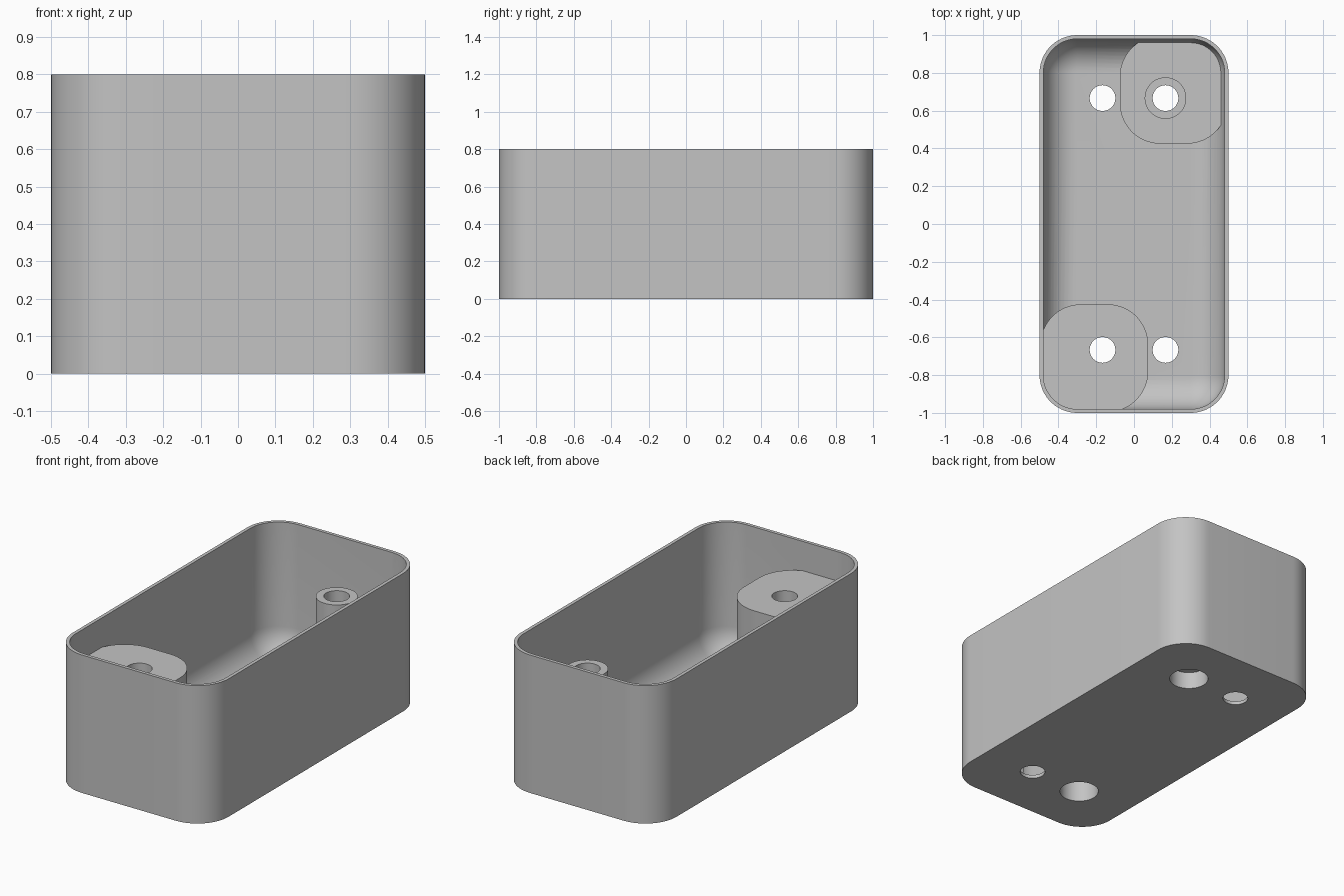
import bpy, bmesh, math

cube = bpy.data.objects.get("Cube")
if cube:
    bpy.data.objects.remove(cube, do_unlink=True)

grey = bpy.data.materials.new("plain grey")
grey.use_nodes = True
colour = (0.55, 0.55, 0.55, 1)
grey.diffuse_color = colour
grey.node_tree.nodes["Principled BSDF"].inputs["Base Color"].default_value = colour

CORNER_STEPS = 16


def outline(cx, cy, hx, hy, r):
    """Rounded rectangle; a circle when hx = hy = r."""
    pts = []
    for q, (sx, sy) in enumerate([(1, 1), (-1, 1), (-1, -1), (1, -1)]):
        for i in range(CORNER_STEPS):
            # half-step spacing keeps circles free of duplicate points
            a = math.pi / 2 * (q + (i + 0.5) / CORNER_STEPS)
            if hx > r:
                a = math.pi / 2 * (q + i / (CORNER_STEPS - 1))
            pts.append((cx + sx * (hx - r) + r * math.cos(a),
                        cy + sy * (hy - r) + r * math.sin(a)))
    return pts


def loft(name, rings):
    """Closed solid through (outline, z) rings."""
    bm = bmesh.new()
    loops = [[bm.verts.new((x, y, z)) for x, y in pts] for pts, z in rings]
    for low, high in zip(loops, loops[1:]):
        for i in range(len(low)):
            j = (i + 1) % len(low)
            bm.faces.new((low[i], low[j], high[j], high[i]))
    bm.faces.new(loops[0][::-1])
    bm.faces.new(loops[-1])
    bmesh.ops.recalc_face_normals(bm, faces=bm.faces)
    mesh = bpy.data.meshes.new(name)
    bm.to_mesh(mesh)
    bm.free()
    mesh.materials.append(grey)
    obj = bpy.data.objects.new(name, mesh)
    bpy.context.collection.objects.link(obj)
    return obj


def prism(name, pts, z0, z1):
    return loft(name, [(pts, z0), (pts, z1)])


def cylinder(name, x, y, r, z0, z1):
    return prism(name, outline(x, y, r, r, r), z0, z1)


def combine(body, tool, operation):
    tool.hide_render = True
    mod = body.modifiers.new(operation, 'BOOLEAN')
    mod.operation = operation
    mod.solver = 'EXACT'
    mod.object = tool
    bpy.context.view_layer.objects.active = body
    bpy.ops.object.modifier_apply(modifier=mod.name)
    bpy.data.objects.remove(tool, do_unlink=True)


# Open tray with a filleted cavity floor
WALL, FLOOR, FILLET, HEIGHT, POST_TOP = 0.02, 0.02, 0.175, 0.8, 0.63
HX, HY = 1 / 6, 2 / 3
body = prism("tray", outline(0, 0, 0.5, 1, 0.2), 0, HEIGHT)
rings = []
for i in range(13):
    t = math.pi / 2 * i / 12
    inset = WALL + FILLET * (1 - math.sin(t))
    rings.append((outline(0, 0, 0.5 - inset, 1 - inset, 0.2 - inset),
                  FLOOR + FILLET * (1 - math.cos(t))))
rings.append((outline(0, 0, 0.5 - WALL, 1 - WALL, 0.2 - WALL), HEIGHT + 0.1))
combine(body, loft("cavity", rings), 'DIFFERENCE')

# Corner blocks: a tall one at the front, a low one with a post at the back
for side, top in ((-1, POST_TOP), (1, 0.114)):
    block = prism("corner_block", outline(side * 0.21, side * 0.71, 0.285, 0.285, 0.215),
                  0.01, top)
    combine(body, block, 'UNION')
combine(body, cylinder("post", HX, HY, 0.11, 0.05, POST_TOP), 'UNION')

# Four through holes, with recesses from below under the blocks
for sx in (-1, 1):
    for sy in (-1, 1):
        combine(body, cylinder("hole", sx * HX, sy * HY, 0.068, -0.1, 0.9), 'DIFFERENCE')
for side, depth in ((-1, 0.53), (1, 0.1)):
    combine(body, cylinder("recess", side * HX, side * HY, 0.105, -0.1, depth), 'DIFFERENCE')

# Smooth curves, sharp edges
bpy.ops.object.select_all(action='DESELECT')
body.select_set(True)
bpy.context.view_layer.objects.active = body
bpy.ops.object.shade_smooth_by_angle(angle=math.radians(30))
